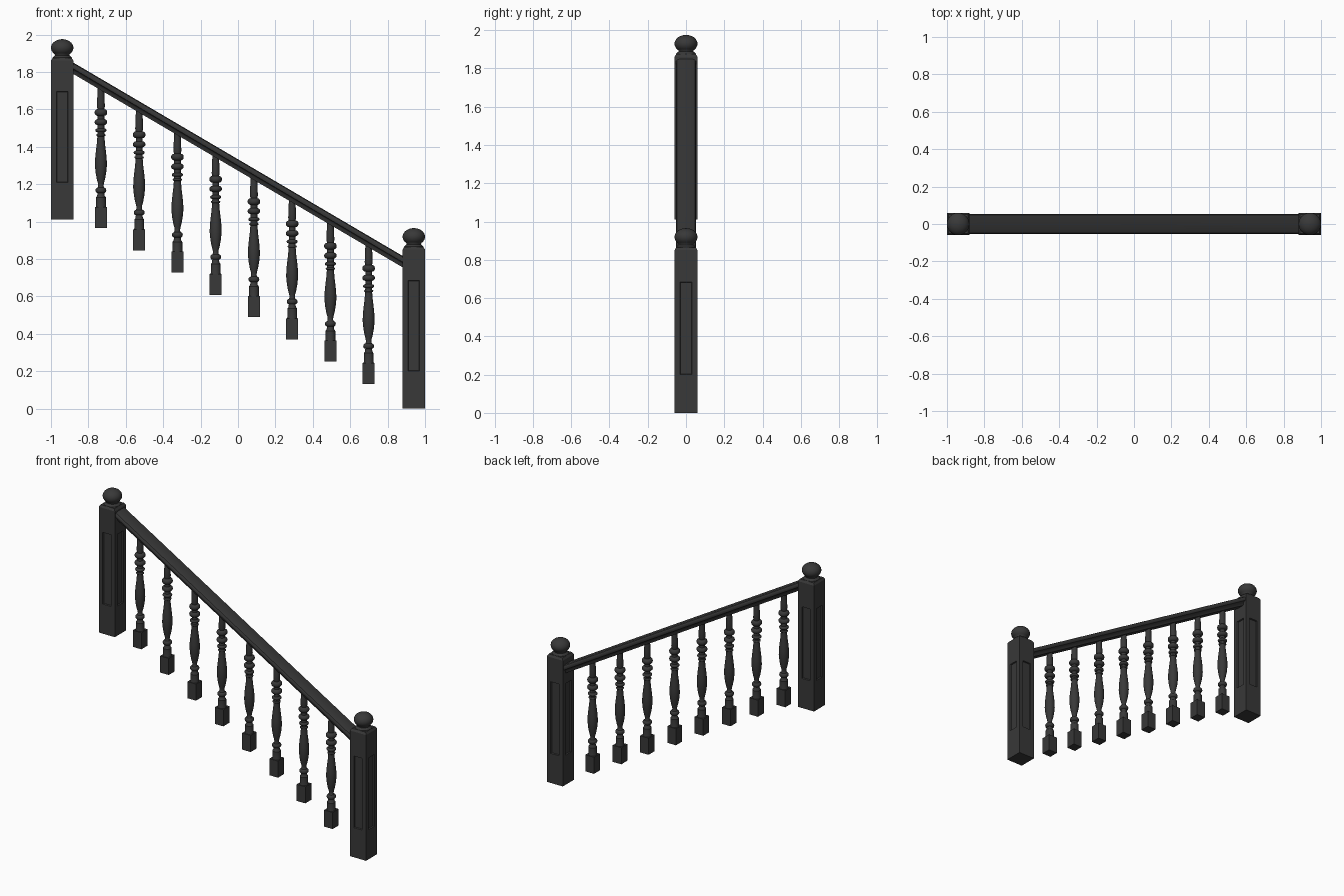
import bpy, bmesh, math
from mathutils import Vector

cube = bpy.data.objects.get("Cube")
if cube:
    bpy.data.objects.remove(cube, do_unlink=True)

paint = bpy.data.materials.new("charcoal_paint")
paint.use_nodes = True
colour = (0.04, 0.04, 0.04, 1)
paint.diffuse_color = colour
paint.node_tree.nodes["Principled BSDF"].inputs["Base Color"].default_value = colour


def finish(bm, name, smooth=True):
    bmesh.ops.recalc_face_normals(bm, faces=bm.faces[:])
    mesh = bpy.data.meshes.new(name)
    bm.to_mesh(mesh)
    bm.free()
    mesh.materials.append(paint)
    obj = bpy.data.objects.new(name, mesh)
    bpy.context.collection.objects.link(obj)
    if smooth:
        bpy.ops.object.select_all(action='DESELECT')
        obj.select_set(True)
        bpy.context.view_layer.objects.active = obj
        bpy.ops.object.shade_smooth_by_angle(angle=math.radians(40))
    return obj


def box(bm, size, z0, z1):
    verts = bmesh.ops.create_cube(bm, size=1)["verts"]
    for v in verts:
        v.co = (v.co.x * size, v.co.y * size, z0 if v.co.z < 0 else z1)
    return verts


def lathe(bm, profile, segments=24):
    rings = []
    for r, z in profile:
        rings.append([bm.verts.new((r * math.cos(a), r * math.sin(a), z))
                      for a in (math.tau * i / segments for i in range(segments))])
    for low, high in zip(rings, rings[1:]):
        for i in range(segments):
            j = (i + 1) % segments
            bm.faces.new((low[i], low[j], high[j], high[i]))
    bm.faces.new(rings[0][::-1])
    bm.faces.new(rings[-1])


def bead(radius, z, half, neck):
    """Rounded ring for a turned profile."""
    return [(neck + (radius - neck) * math.cos(a), z + half * math.sin(a))
            for a in (math.radians(d) for d in (-90, -60, -30, 0, 30, 60, 90))]


# Newel posts: square shaft with a recessed panel on each side, and a ball finial
def newel_post(name, x, z):
    half, panel_half, low, high, depth = 0.06, 0.031, 0.2, 0.685, 0.008
    bm = bmesh.new()
    box(bm, 2 * half, 0, 0.85)
    for axis in (0, 1):
        no = Vector((axis == 0, axis == 1, 0))
        for s in (-panel_half, panel_half):
            bmesh.ops.bisect_plane(bm, geom=bm.verts[:] + bm.edges[:] + bm.faces[:],
                                   plane_co=no * s, plane_no=no)
    for s in (low, high):
        bmesh.ops.bisect_plane(bm, geom=bm.verts[:] + bm.edges[:] + bm.faces[:],
                               plane_co=(0, 0, s), plane_no=(0, 0, 1))
    bm.normal_update()
    panels = []
    for f in bm.faces:
        c = f.calc_center_median()
        if abs(f.normal.z) < 0.5 and low < c.z < high and min(abs(c.x), abs(c.y)) < 0.01:
            panels.append(f)
    bmesh.ops.inset_individual(bm, faces=panels, thickness=0.004, depth=-depth)
    # Chamfered cap on top of the shaft
    for v in box(bm, 2 * half, 0.85, 0.864):
        if v.co.z > 0.86:
            v.co.x *= 0.86
            v.co.y *= 0.86
    ball = [(0.06 * math.cos(a), 0.919 + 0.046 * math.sin(a))
            for a in (math.radians(d) for d in range(-48, 90, 12))]
    lathe(bm, [(0.052, 0.858), (0.052, 0.866), (0.046, 0.872), (0.039, 0.878)]
          + ball + [(0.002, 0.965)], 32)
    post = finish(bm, name)
    post.location = (x, 0, z)


newel_post("upper_newel_post", -0.94, 1.01)
newel_post("lower_newel_post", 0.94, 0)


# Balusters: square foot and turned spindle
def baluster_mesh():
    bm = bmesh.new()
    box(bm, 0.064, 0, 0.112)
    profile = [(0.03, 0.105), (0.026, 0.118), (0.026, 0.165), (0.02, 0.172)]
    profile += bead(0.029, 0.202, 0.014, 0.018)
    profile += [(0.014, 0.225), (0.016, 0.24), (0.022, 0.262), (0.028, 0.295),
                (0.032, 0.335), (0.031, 0.37), (0.027, 0.41), (0.022, 0.45),
                (0.019, 0.488)]
    profile += bead(0.025, 0.497, 0.006, 0.019)
    profile += bead(0.03, 0.523, 0.01, 0.018)
    profile += bead(0.034, 0.567, 0.016, 0.018)
    profile += bead(0.034, 0.618, 0.018, 0.018)
    profile += [(0.021, 0.65), (0.02, 0.69), (0.017, 0.75), (0.017, 0.765)]
    lathe(bm, profile)
    return finish(bm, "baluster_1")


first = baluster_mesh()
for i in range(8):
    obj = first
    if i:
        obj = first.copy()
        obj.name = f"baluster_{i + 1}"
        bpy.context.collection.objects.link(obj)
    obj.location = (-0.733 + 0.2045 * i, 0, 0.965 - 0.119 * i)

# Handrail: moulded section swept down the slope; ends cut plumb at the posts
half_section = [(0.03, 0), (0.034, 0.018), (0.04, 0.024), (0.051, 0.028),
                (0.053, 0.036), (0.053, 0.046), (0.047, 0.056), (0.03, 0.061)]
section = half_section + [(-y, z) for y, z in reversed(half_section)]
bm = bmesh.new()
ends = []
for x in (-0.89, 0.89):
    ends.append([bm.verts.new((x, y, 1.272 - 0.587 * x + z)) for y, z in section])
n = len(section)
for i in range(n):
    j = (i + 1) % n
    bm.faces.new((ends[0][i], ends[0][j], ends[1][j], ends[1][i]))
for end in ends:
    bm.faces.new(end)
finish(bm, "handrail")
